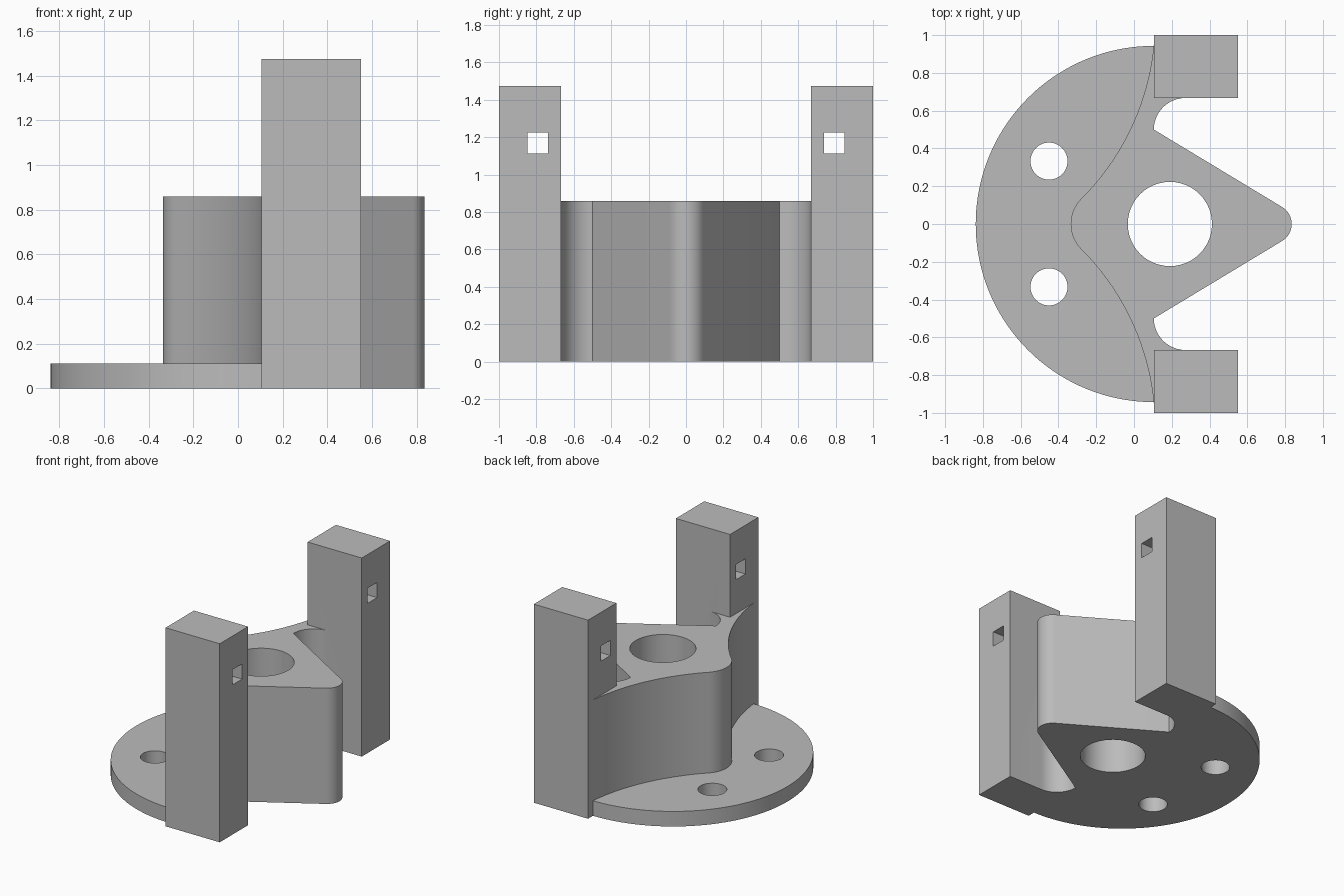
import bpy
import bmesh
from math import cos, sin, radians

cube = bpy.data.objects.get("Cube")
if cube:
    bpy.data.objects.remove(cube, do_unlink=True)

grey = bpy.data.materials.new("plain grey")
grey.use_nodes = True
grey.diffuse_color = (0.5, 0.5, 0.5, 1)
grey.node_tree.nodes["Principled BSDF"].inputs["Base Color"].default_value = (0.5, 0.5, 0.5, 1)


def arc(cx, cy, r, start, end, n):
    angles = [radians(start + (end - start) * i / n) for i in range(n + 1)]
    return [(cx + r * cos(a), cy + r * sin(a)) for a in angles]


def mirrored(half):
    """Close a half outline across the x axis."""
    return half + [(x, -y) for x, y in reversed(half) if abs(y) > 1e-5]


def prism(name, outline, z0, z1):
    bm = bmesh.new()
    base = bm.faces.new([bm.verts.new((x, y, z0)) for x, y in outline])
    top = bmesh.ops.extrude_face_region(bm, geom=[base])["geom"]
    bmesh.ops.translate(bm, vec=(0, 0, z1 - z0),
                        verts=[v for v in top if isinstance(v, bmesh.types.BMVert)])
    bmesh.ops.recalc_face_normals(bm, faces=bm.faces)
    mesh = bpy.data.meshes.new(name)
    bm.to_mesh(mesh)
    bm.free()
    mesh.materials.append(grey)
    obj = bpy.data.objects.new(name, mesh)
    bpy.context.collection.objects.link(obj)
    return obj


def box(name, x0, x1, y0, y1, z0, z1):
    return prism(name, [(x0, y0), (x1, y0), (x1, y1), (x0, y1)], z0, z1)


def combine(target, tool, operation):
    """Apply a boolean and discard the tool."""
    bpy.context.view_layer.objects.active = target
    mod = target.modifiers.new(operation.lower(), "BOOLEAN")
    mod.operation = operation
    mod.solver = "EXACT"
    mod.object = tool
    bpy.ops.object.modifier_apply(modifier=mod.name)
    bpy.data.objects.remove(tool, do_unlink=True)


# Tall central body: rounded noses joined by a concave flank and a corner fillet
body_half = (arc(-0.145, 0, 0.19, 180, 135, 8)
             + arc(-1.219, 1.075, 1.33, -45, -5.6, 20)[1:]
             + [(0.2, 0.8), (0.28, 0.75)]
             + arc(0.272, 0.5, 0.167, 90, 180, 12)
             + arc(0.73, 0, 0.105, 59, 0, 8))
bracket = prism("mounting_bracket", mirrored(body_half), 0, 0.86)

# Thin half-round base flange
flange_half = arc(0.105, 0, 0.943, 180, 90, 40) + [(0.2, 0.8), (0.05, 0.5), (-0.1, 0)]
combine(bracket, prism("flange", mirrored(flange_half), 0, 0.112), "UNION")

# Posts, each with a square cross hole
for side in (-1, 1):
    post = box("post", 0.105, 0.55, *sorted((side * 0.667, side)), 0, 1.475)
    slot = box("slot_cutter", 0, 0.7, *sorted((side * 0.737, side * 0.848)), 1.112, 1.225)
    combine(post, slot, "DIFFERENCE")
    combine(bracket, post, "UNION")

# Central bore and two bolt holes
for x, y, r in ((0.19, 0, 0.223), (-0.45, 0.333, 0.098), (-0.45, -0.333, 0.098)):
    hole = prism("hole_cutter", arc(x, y, r, 0, 360, 48)[:-1], -0.2, 1.2)
    combine(bracket, hole, "DIFFERENCE")

# Smooth curved walls, sharp corners
bpy.ops.object.select_all(action="DESELECT")
bracket.select_set(True)
bpy.context.view_layer.objects.active = bracket
bpy.ops.object.shade_smooth_by_angle(angle=radians(25))
